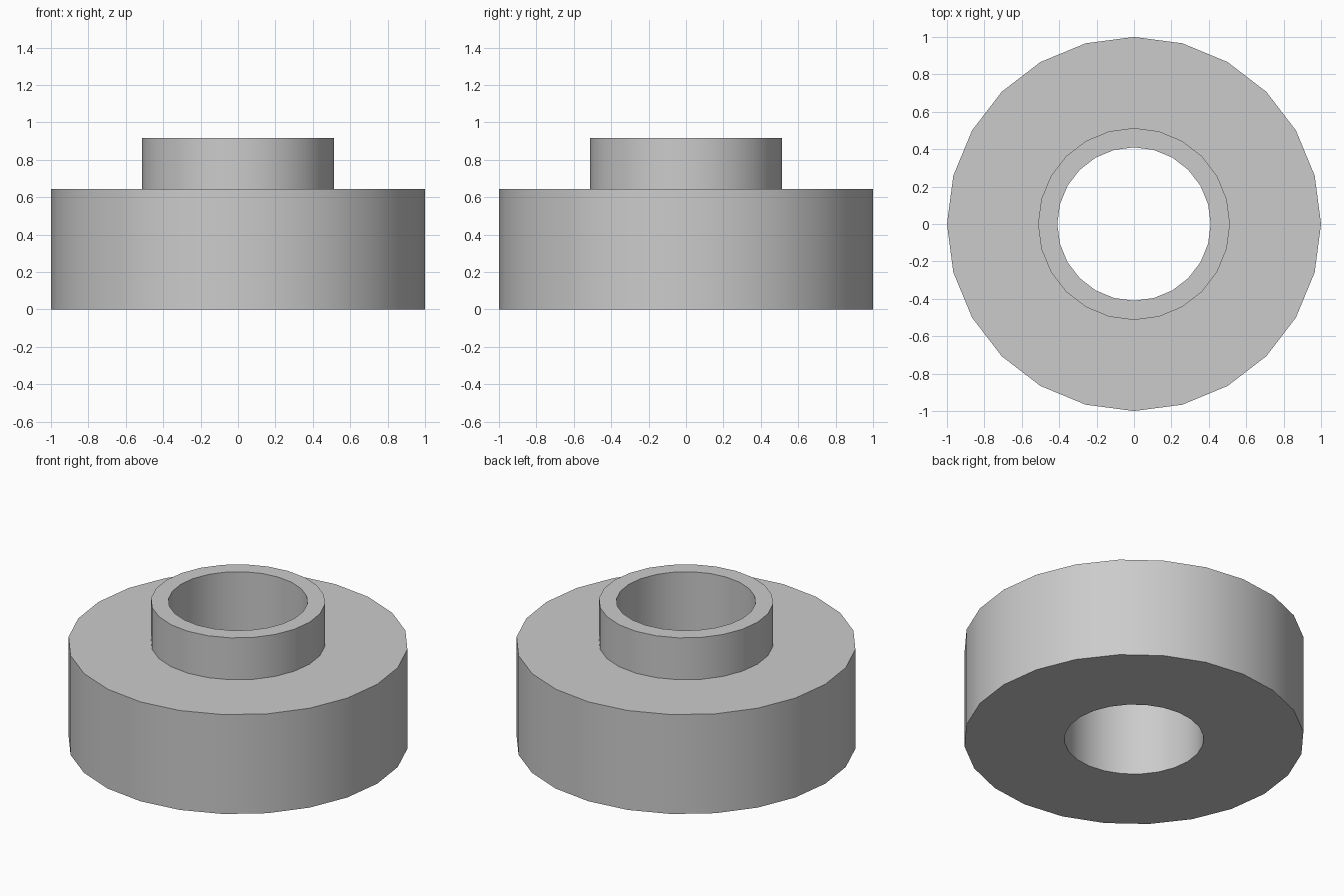
import bpy
import bmesh
from math import radians
from mathutils import Matrix, Vector

if "Cube" in bpy.data.objects:
    bpy.data.objects.remove(bpy.data.objects["Cube"])

SIDES = 24
BORE, COLLAR, RIM = 0.41, 0.513, 1.0
SHOULDER, TOP = 0.645, 0.917

grey = bpy.data.materials.new("plain grey")
grey.use_nodes = True
colour = (0.6, 0.6, 0.6, 1)
grey.diffuse_color = colour
grey.node_tree.nodes["Principled BSDF"].inputs["Base Color"].default_value = colour


def lathe(name, profile):
    """Turn a closed (radius, height) profile around the z axis."""
    bm = bmesh.new()
    verts = [bm.verts.new((r, 0, z)) for r, z in profile]
    edges = [bm.edges.new((v, verts[i - 1])) for i, v in enumerate(verts)]
    bmesh.ops.spin(bm, geom=verts + edges, cent=(0, 0, 0), axis=(0, 0, 1),
                   angle=radians(360), steps=SIDES, use_merge=True)
    bmesh.ops.remove_doubles(bm, verts=bm.verts, dist=0.0001)
    bmesh.ops.recalc_face_normals(bm, faces=bm.faces)
    mesh = bpy.data.meshes.new(name)
    bm.to_mesh(mesh)
    bm.free()
    obj = bpy.data.objects.new(name, mesh)
    bpy.context.collection.objects.link(obj)
    mesh.materials.append(grey)
    bpy.ops.object.select_all(action="DESELECT")
    obj.select_set(True)
    bpy.context.view_layer.objects.active = obj
    bpy.ops.object.shade_smooth_by_angle(angle=radians(30))
    return obj


# Wide disc with a raised collar and a straight bore through both
lathe("collared_bushing", [
    (BORE, 0), (RIM, 0), (RIM, SHOULDER),
    (COLLAR, SHOULDER), (COLLAR, TOP), (BORE, TOP),
])
